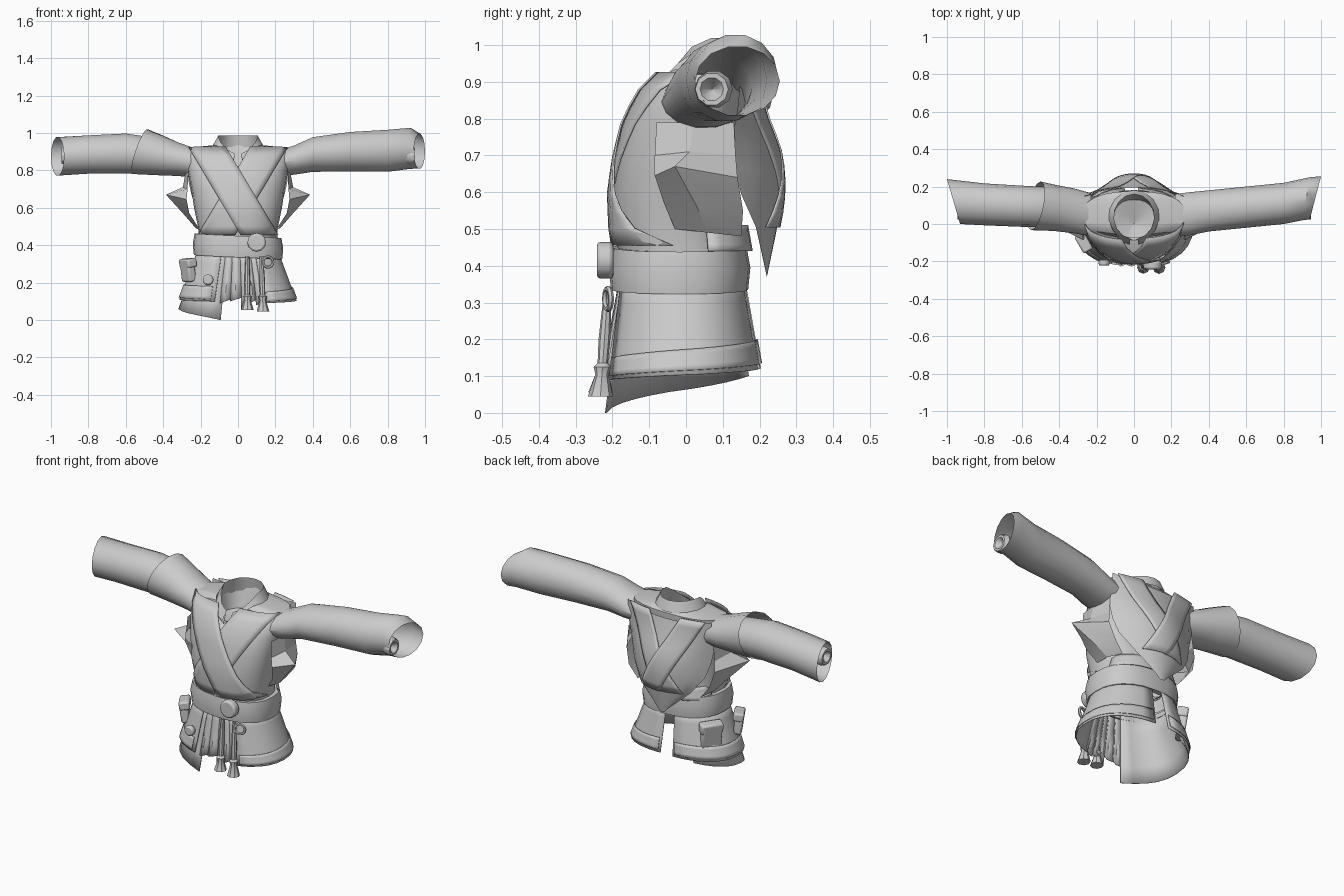
import bpy, math
from math import sin, cos, pi, radians
from mathutils import Vector

cube = bpy.data.objects.get("Cube")
if cube:
    bpy.data.objects.remove(cube, do_unlink=True)

cloth = bpy.data.materials.new("plain grey cloth")
cloth.use_nodes = True
GREY = (0.6, 0.6, 0.6, 1)
cloth.diffuse_color = GREY
cloth.node_tree.nodes["Principled BSDF"].inputs["Base Color"].default_value = GREY


def finish(ob, name, angle=35, thick=0, bevel=0):
    ob.name = name
    ob.data.materials.clear()
    ob.data.materials.append(cloth)
    bpy.ops.object.select_all(action='DESELECT')
    ob.select_set(True)
    bpy.context.view_layer.objects.active = ob
    bpy.ops.object.shade_smooth_by_angle(angle=radians(angle))
    if thick:
        mod = ob.modifiers.new("thickness", 'SOLIDIFY')
        mod.thickness = thick
        mod.offset = 0
    if bevel:
        mod = ob.modifiers.new("rounding", 'BEVEL')
        mod.width = bevel
        mod.segments = 2
    return ob


def loft(name, rows, closed=False, **kw):
    """Skin equal-length rows of points."""
    n = len(rows[0])
    faces = []
    for r in range(len(rows) - 1):
        for i in range(n if closed else n - 1):
            j = (i + 1) % n
            faces.append((r * n + i, r * n + j, r * n + n + j, r * n + n + i))
    mesh = bpy.data.meshes.new(name)
    mesh.from_pydata([p for row in rows for p in row], [], faces)
    ob = bpy.data.objects.new(name, mesh)
    bpy.context.collection.objects.link(ob)
    return finish(ob, name, **kw)


def around(a, z, hx, yf, yb, power=2.4, grow=0):
    """Point on a rounded ring; angle 0 is front, +90 the left side."""
    s, c = sin(radians(a)), cos(radians(a))
    e = 2 / power
    return Vector(((hx + grow) * math.copysign(abs(s) ** e, s),
                   (yf + yb) / 2 - ((yb - yf) / 2 + grow) * math.copysign(abs(c) ** e, c), z))


def at_height(table, z):
    """Interpolate the rows of a profile table that is sorted upward."""
    z = min(max(z, table[0][0]), table[-1][0])
    for lo, hi in zip(table, table[1:]):
        if z <= hi[0]:
            t = (z - lo[0]) / (hi[0] - lo[0])
            return [a + t * (b - a) for a, b in zip(lo[1:], hi[1:])]


# Body: height, half width, front, back; the neckline dips at the front
BODY = [(.38, .21, -.17, .15), (.48, .21, -.195, .14), (.6, .235, -.2, .13),
        (.7, .25, -.185, .14), (.8, .27, -.16, .16), (.88, .285, -.115, .175), (.92, .275, -.07, .175)]
turn = [i * 15 for i in range(24)]
rows = []
for b in BODY + [(.935, .13, -.085, .165), (.82, .11, -.09, .13), (.78, .002, 0, .004)]:
    vee = .1 * max(0, (b[0] - .8) / .12)
    rows.append([around(a, *b) - Vector((0, 0, vee * max(0, cos(radians(a))) ** 6)) for a in turn])
loft("tunic_body", rows, closed=True)


def body_front(x, z):
    hx, yf, yb = at_height(BODY, z)
    u = min(abs(x) / hx, 1)
    return (yf + yb) / 2 - (yb - yf) / 2 * (1 - u ** 2.4) ** (1 / 2.4)


# Hanging back scarf: height, half width, back depth, side depth
SCARF = [(.37, .03, .22, .215), (.48, .16, .243, .19), (.57, .225, .26, .15), (.65, .25, .262, .13),
         (.72, .265, .25, .125), (.8, .27, .22, .14), (.9, .265, .195, .15)]
rows = []
for z, hw, yb, ys in SCARF:
    us = [k / 6 - 1 for k in range(13)]
    rows.append([(hw * u, yb - (yb - ys) * u * u, z + .025 * abs(u) ** 3) for u in us])
loft("back_scarf", rows)


def scarf_back(x, z):
    hw, yb, ys = at_height(SCARF, z)
    return yb - (yb - ys) * min(1, abs(x) / hw) ** 2


def band(name, side, width, surface, gap, start, slope, drop):
    """Diagonal strip lying on a surface from one shoulder down across the middle."""
    rows = []
    for i in range(11):
        t = i / 10
        z = .925 - drop * t
        xs = [side * (start - slope * t) + (k / 6 - .5) * width for k in range(7)]
        rows.append([(x, surface(x, z) + gap, z) for x in xs])
    loft(name, rows, thick=.005)


# Crossed wraps on chest and back
band("left_lapel", 1, .2, body_front, -.006, .165, .28, .47)
band("right_lapel", -1, .2, body_front, -.013, .165, .28, .47)
band("left_back_wrap", 1, .14, scarf_back, .003, .17, .23, .42)
band("right_back_wrap", -1, .14, scarf_back, .007, .17, .23, .42)

# Sharp pointed flaps standing out under the arms
for name, s in (("left_side_flap", 1), ("right_side_flap", -1)):
    loft(name, [[(s * .265, -.08, .79), (s * .28, .02, .79), (s * .265, .13, .79)],
                [(s * .27, -.085, .7), (s * .295, .01, .71), (s * .275, .135, .7)],
                [(s * .275, -.085, .645), (s * .385, -.03, .67), (s * .28, .14, .64)],
                [(s * .26, -.06, .57), (s * .285, .03, .56), (s * .255, .155, .55)],
                [(s * .215, -.03, .5), (s * .225, .06, .49), (s * .2, .15, .48)]], angle=20)

# Standing collar, meeting in a low V at the front
arc = [10 + 340 * i / 14 for i in range(15)]
dip = lambda a, d: d * max(0, cos(radians(a))) ** 1.5
low = [around(a, .9 - dip(a, .08), .13, -.1, .17, 2) for a in arc]
high = [around(a, .988 - dip(a, .1), .108, -.08, .16, 2) for a in arc]
fold = [around(a, .93 - dip(a, .09), .14, -.112, .182, 2) for a in arc]
loft("collar", [low, high, fold])


def sleeve(name, rings, n=14):
    """Rings: x, centre y, centre z, y radius, z radius, x lean along y, x lean along z."""
    rows = []
    for x, y, z, ry, rz, ly, lz in rings:
        ang = [2 * pi * i / n for i in range(n)]
        rows.append([(x + ly * cos(a) + lz * sin(a), y + ry * cos(a), z + rz * sin(a)) for a in ang])
    return loft(name, rows, closed=True)


sleeve("left_sleeve", [(.22, .045, .84, .115, .07, 0, 0), (.3, .055, .855, .115, .08, 0, 0),
                       (.4, .07, .885, .11, .095, 0, 0),
                       (.6, .09, .9, .11, .108, 0, 0), (.8, .11, .905, .11, .115, 0, 0),
                       (.92, .135, .918, .115, .112, .02, 0), (.97, .14, .902, .115, .095, .03, 0)])
sleeve("right_sleeve", [(-.24, .05, .83, .11, .07, 0, 0), (-.4, .09, .875, .105, .095, 0, 0),
                        (-.6, .095, .89, .11, .11, 0, 0), (-.8, .105, .885, .112, .105, 0, 0),
                        (-.965, .12, .875, .12, .105, -.035, 0)])
sleeve("right_shoulder_cap", [(-.23, .05, .84, .115, .08, 0, 0), (-.32, .07, .86, .12, .092, 0, 0),
                              (-.42, .085, .88, .122, .108, .01, .02),
                              (-.525, .097, .9, .13, .122, .025, .04)])

# Wrist wraps inside the cuffs
for name, s in (("left_wrist_wrap", 1), ("right_wrist_wrap", -1)):
    sleeve(name, [(s * .8, .08, .88, .04, .04, 0, 0), (s * .9, .075, .88, .045, .045, 0, 0),
                  (s * .92, .075, .88, .052, .052, 0, 0), (s * .945, .07, .88, .045, .045, 0, 0),
                  (s * .945, .07, .88, .032, .032, 0, 0), (s * .9, .07, .88, .002, .002, 0, 0)], 10)


def skirt_point(a, z, grow=0):
    t = (.37 - z) / .27
    return around(a, z, .213 + .1 * t, -.185 - .035 * t, .155 + .048 * t, 2.3, grow)


def panel(name, a0, a1, top, hem, steps, grow=0, pleat=0):
    """Flared cloth between two angles; top and hem give height along 0..1."""
    rows = []
    for r in range(5):
        row = []
        for i in range(steps + 1):
            u = i / steps
            z = top(u) + (hem(u) - top(u)) * r / 4
            row.append(skirt_point(a0 + (a1 - a0) * u, z, grow + pleat * (i % 2) * r / 4))
        rows.append(row)
    return loft(name, rows, thick=.004)


waist = lambda u: .37
panel("left_skirt", 22, 177, waist, lambda u: .09 + .03 * u, 12)
panel("left_hem_band", 26, 175, lambda u: .15 + .05 * u, lambda u: .1 + .035 * u, 12, .007)
panel("right_skirt", -20, -172, waist, lambda u: .1 + .02 * u, 12, .004)
panel("right_hem_band", -24, -170, lambda u: .18 + .02 * u, lambda u: .11 + .025 * u, 12, .011)
panel("right_under_skirt", -13, -150, waist, lambda u: .1 * u ** .8, 10, -.01)
for i, (a0, a1, hem) in enumerate([(-15, -5, .09), (-6, 3, .1), (2, 9, .06), (8, 16, .09), (15, 25, .08)]):
    panel(f"front_pleat_{i + 1}", a0, a1, waist, lambda u, h=hem: h + .02 * u, 2, -.006, .014)

# Belt with a turned edge, and the tunic gathered above it at the back
ring = lambda z, g: [around(a, z + .012 * sin(radians(a + 180)), .232, -.2, .165, 2.4, g) for a in turn]
loft("belt", [ring(.335, -.025), ring(.335, .004), ring(.395, .01), ring(.45, 0), ring(.45, -.03)], closed=True)
panel("waist_fold", 110, 250, lambda u: .51, lambda u: .44, 12, .037)


def disc(name, loc, r, depth, verts=12, bevel=.01):
    bpy.ops.mesh.primitive_cylinder_add(vertices=verts, radius=r, depth=depth, location=loc, rotation=(pi / 2, 0, 0))
    return finish(bpy.context.object, name, bevel=bevel)


disc("belt_buckle", (.1, -.22, .415), .05, .045)
disc("skirt_button", (-.16, -.208, .215), .03, .03, 10)

# Tassels and ring hanging from the belt
for i, (x, foot) in enumerate([(.05, .055), (.125, .045)]):
    prof = [(.34, .01), (.2, .016), (.135, .014), (.125, .024), (.105, .018), (foot, .034), (foot, .002)]
    rows = [[(x + r * cos(k * pi / 4) + .03 * i * (.34 - z), -.212 - .07 * (.34 - z) + r * sin(k * pi / 4), z)
             for k in range(8)] for z, r in prof]
    loft(f"tassel_{i + 1}", rows, closed=True)
bpy.ops.mesh.primitive_torus_add(major_segments=14, minor_segments=6, major_radius=.028, minor_radius=.008,
                                 location=(.16, -.212, .31), rotation=(pi / 2, 0, .3))
finish(bpy.context.object, "belt_ring")

# Pouches along the right hip, each with a flap
for name, loc, size, spin in (("side_pouch", (-.268, -.1, .265), (.09, .045, .12), -60),
                              ("rear_pouch", (-.23, .1, .25), (.11, .045, .14), -125)):
    for part, dz, grow, h in (("", 0, 0, 1), ("_flap", size[2] * .33, .012, .4)):
        bpy.ops.mesh.primitive_cube_add(size=1, location=(loc[0], loc[1], loc[2] + dz),
                                        rotation=(radians(8), 0, radians(spin)))
        ob = bpy.context.object
        ob.scale = (size[0] + grow, size[1] + grow, size[2] * h)
        bpy.ops.object.transform_apply(location=False, rotation=False, scale=True)
        finish(ob, name + part, bevel=.01)
